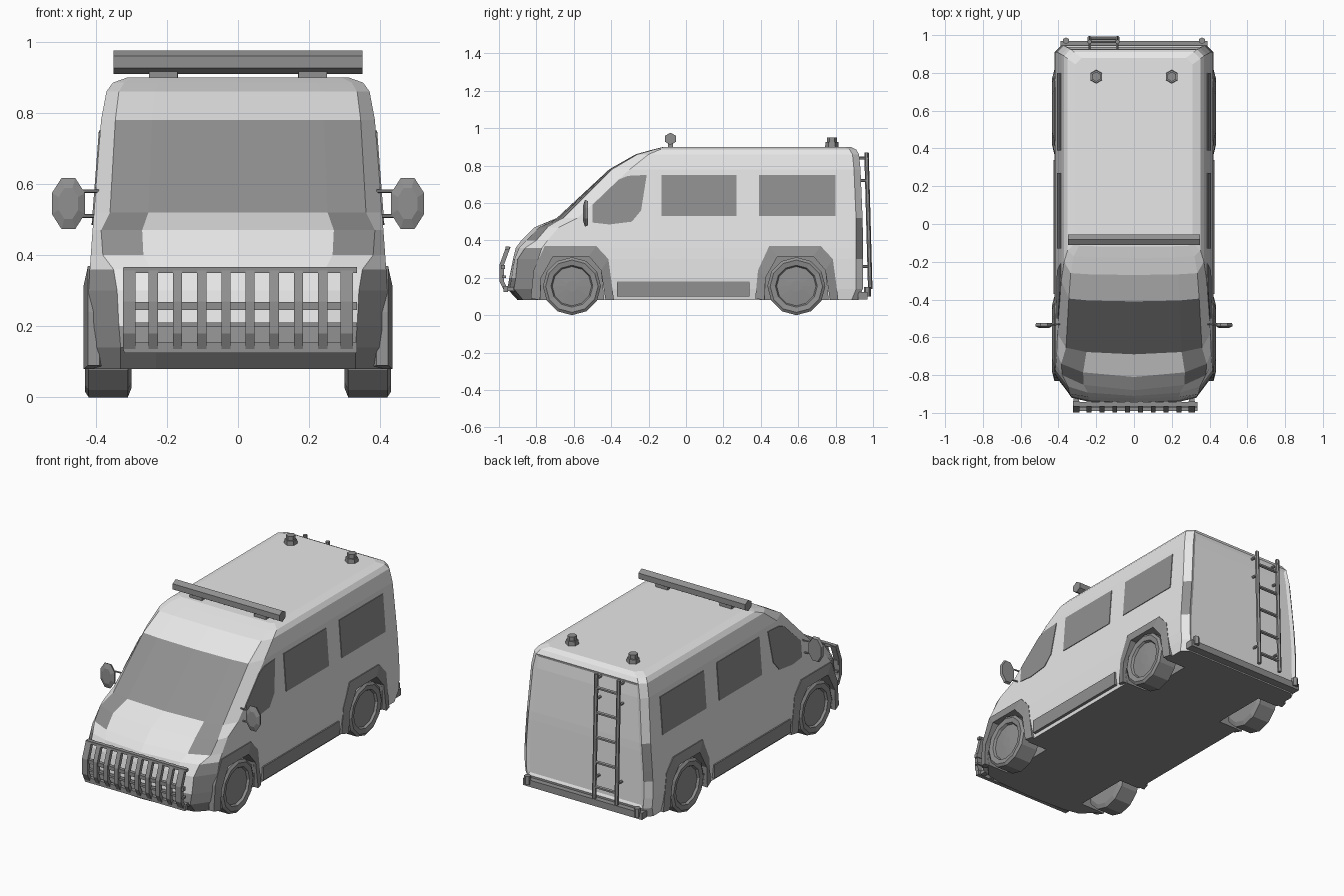
import bpy, bmesh, math
from mathutils import Vector

cube = bpy.data.objects.get("Cube")
if cube:
    bpy.data.objects.remove(cube, do_unlink=True)


def material(name, value):
    mat = bpy.data.materials.new(name)
    mat.use_nodes = True
    colour = (value, value, value, 1)
    mat.diffuse_color = colour
    mat.node_tree.nodes["Principled BSDF"].inputs["Base Color"].default_value = colour
    return mat


PAINT = material("pale_grey_paint", 0.8)
TRIM = material("mid_grey_trim", 0.28)
SIDES = ((1, "left"), (-1, "right"))


def loft(name, rings, mats=(TRIM,), rule=None, caps=0, edit=None):
    """Skin a row of closed rings and cap both ends."""
    bm = bmesh.new()
    loops = [[bm.verts.new(p) for p in ring] for ring in rings]
    count = len(loops[0])
    for i in range(len(loops) - 1):
        for j in range(count):
            k = (j + 1) % count
            face = bm.faces.new((loops[i][j], loops[i][k], loops[i + 1][k], loops[i + 1][j]))
            face.material_index = rule(i, j) if rule else 0
    for n, loop in enumerate((loops[0], loops[-1])):
        bm.faces.new(loop).material_index = 0 if n else caps
    bmesh.ops.recalc_face_normals(bm, faces=bm.faces)
    if edit:
        edit(bm)
    mesh = bpy.data.meshes.new(name)
    bm.to_mesh(mesh)
    bm.free()
    for mat in mats:
        mesh.materials.append(mat)
    obj = bpy.data.objects.new(name, mesh)
    bpy.context.collection.objects.link(obj)
    return obj


def prism(name, profile, x0, x1, **options):
    """Extrude a (y, z) profile along x."""
    return loft(name, [[(x, y, z) for y, z in profile] for x in (x0, x1)], **options)


def box(name, x, y, z):
    return prism(name, [(y[0], z[0]), (y[1], z[0]), (y[1], z[1]), (y[0], z[1])], *x)


def rod(name, start, end, r, r_end=None, sides=6):
    start, end = Vector(start), Vector(end)
    turn = (end - start).to_track_quat('Z', 'Y')
    rings = []
    for p, radius in ((start, r), (end, r_end or r)):
        angles = [math.tau * (i + 0.5) / sides for i in range(sides)]
        rings.append([p + turn @ Vector((math.cos(a) * radius, math.sin(a) * radius, 0)) for a in angles])
    return loft(name, rings)


# Body levels: height, nose y, corner x, corner y, half width, side start y, rear y
LEVELS = [
    (.08, -.90, .33, -.87, .405, -.79, .92),
    (.14, -.955, .33, -.92, .415, -.80, .945),
    (.20, -.945, .335, -.91, .42, -.80, .945),
    (.30, -.925, .34, -.90, .42, -.79, .945),
    (.36, -.91, .35, -.86, .417, -.77, .945),
    (.40, -.88, .38, -.80, .414, -.74, .945),
    (.47, -.81, .385, -.74, .409, -.68, .945),
    (.52, -.69, .36, -.655, .405, -.58, .944),
    (.78, -.41, .345, -.395, .385, -.30, .933),
    (.86, -.27, .335, -.26, .37, -.20, .925),
    (.885, -.18, .32, -.17, .352, -.14, .91),
    (.90, -.12, .29, -.115, .31, -.10, .88),
]


def body_ring(z, nose, cx, cy, w, side, rear):
    half = [(0, nose), (cx * .7, nose + (cy - nose) * .35), (cx, cy),
            (w, side), (w, rear - .035), (w - .035, rear)]
    return [(x, y, z) for x, y in half] + [(-x, y, z) for x, y in half[:0:-1]]


def body_colour(level, j):
    part = min(j, 10 - j)      # 0-1 nose, 2 front corner, 3 side, 4 rear corner, 5 rear
    z = LEVELS[level][0]
    windscreen = z == .52 and part < 2
    headlight = .40 <= z < .52 and part == 1
    bumper = (z < .20 and part < 3) or (z < .36 and part == 2)
    tail_light = .30 <= z < .52 and part == 4
    return int(windscreen or headlight or bumper or tail_light)


def recess_rear_door(bm):
    door = [f for f in bm.faces if f.normal.y > .9 and f.calc_center_median().z > .14
            and f.calc_center_median().z < .86]
    bmesh.ops.inset_region(bm, faces=door, thickness=.02, depth=-.008)


body = loft("body_shell", [body_ring(*row) for row in LEVELS], (PAINT, TRIM),
            body_colour, caps=1, edit=recess_rear_door)

# Wheel wells, arches and wheels
INNER = [(-.17, -.02), (-.165, .20), (-.10, .315), (.09, .315), (.155, .24), (.18, -.02)]
OUTER = [(-.22, .09), (-.205, .24), (-.145, .37), (.13, .37), (.195, .30), (.225, .08)]
TYRE = [(.30, .13), (.31, .155), (.42, .155), (.43, .14), (.425, .112), (.412, .105), (.418, .03)]
for axle, label in ((-.61, "front"), (.59, "rear")):
    for s, side in SIDES:
        name = f"{label}_{side}_"
        cutter = prism(name + "well_cutter", [(axle + y, z) for y, z in INNER], s * .27, s * .6,
                       mats=(PAINT, TRIM), rule=lambda i, j: 1, caps=1)
        cutter.hide_render = True
        cut = body.modifiers.new(name + "well", 'BOOLEAN')
        cut.operation, cut.solver, cut.object = 'DIFFERENCE', 'EXACT', cutter
        bpy.context.view_layer.objects.active = body
        bpy.ops.object.modifier_apply(modifier=cut.name)
        bpy.data.objects.remove(cutter, do_unlink=True)

        sections = []
        for (yo, zo), (yi, zi) in zip(OUTER, INNER):
            zi = max(zi, .08)
            sections.append([(s * .39, axle + yo, zo), (s * .422, axle + yo, zo),
                             (s * .434, axle + yi, zi), (s * .36, axle + yi, zi)])
        loft(name + "arch", sections)

        angles = [math.tau * i / 12 for i in range(12)]
        loft(name + "wheel", [[(s * x, axle + r * math.sin(a), .155 + r * math.cos(a))
                               for a in angles] for x, r in TYRE])


# Side windows follow the lean of the body
def side_x(z):
    return .405 - (z - .52) / 13


WINDOWS = {
    "cab_window": [(-.50, .495), (-.50, .59), (-.36, .725), (-.31, .745), (-.21, .75),
                   (-.24, .56), (-.29, .50), (-.41, .485)],
    "middle_window": [(-.13, .53), (.27, .53), (.27, .75), (-.13, .75)],
    "rear_window": [(.39, .53), (.80, .53), (.80, .75), (.39, .75)],
}
for s, side in SIDES:
    for name, outline in WINDOWS.items():
        loft(f"{side}_{name}", [[(s * (side_x(z) + d), y, z) for y, z in outline]
                                for d in (-.004, .004)])
    box(f"{side}_sill", (s * .39, s * .426), (-.37, .34), (.10, .18))

    # Door mirror on two arms
    rings = []
    for y, size in ((-.55, .6), (-.54, 1), (-.525, .9)):
        angles = [math.tau * (i + .5) / 8 for i in range(8)]
        rings.append([(s * .477 + math.cos(a) * .05 * size, y, .545 + math.sin(a) * .078 * size)
                      for a in angles])
    loft(f"{side}_mirror", rings)
    for z in (.51, .58):
        rod(f"{side}_mirror_arm", (s * .39, -.53, z), (s * .45, -.535, z), .005)

    # Roof fittings and rear bumper posts
    rod(f"{side}_beacon_base", (s * .2, .78, .89), (s * .2, .78, .925), .037, .034)
    rod(f"{side}_beacon_top", (s * .2, .78, .925), (s * .2, .78, .95), .026)
    box(f"{side}_light_bar_mount", (s * .17, s * .25), (-.095, -.07), (.89, .925))
    rod(f"{side}_bumper_post", (s * .36, .97, .10), (s * .36, .97, .15), .018)

rod("roof_light_bar", (-.35, -.083, .943), (.35, -.083, .943), .033)
box("rear_bumper", (-.39, .39), (.92, .97), (.085, .125))

# Front guard: bent upright bars tied by cross bars
BEND = [(-.95, .365), (-.985, .27), (-.985, .18), (-.96, .13)]
bar_profile = [(y - .012, z) for y, z in BEND] + [(y + .012, z) for y, z in reversed(BEND)]
for i in range(10):
    x = (i - 4.5) * .068
    wide = .018 if i in (0, 9) else .013
    prism("guard_upright", bar_profile, x - wide, x + wide)
for name, y, z, h in (("top", -.955, .358, .008), ("middle", -.98, .257, .011),
                      ("lower", -.975, .205, .006), ("bottom", -.965, .14, .015)):
    box(f"guard_{name}_bar", (-.32, .335), (y - .01, y + .012), (z - h, z + h))
for s, side in SIDES:
    box(f"{side}_guard_bracket", (s * .29, s * .32), (-.965, -.88), (.128, .15))

# Rear ladder
for x in (-.235, -.088):
    rod("ladder_rail", (x, .985, .14), (x, .965, .87), .012)
    for z in (.26, .72, .84):
        rod("ladder_bracket", (x, .92, z), (x, .975, z), .008)
for i in range(5):
    z = .21 + i * .145
    y = .985 - (z - .14) * .027
    rod("ladder_rung", (-.235, y, z), (-.088, y, z), .01)
